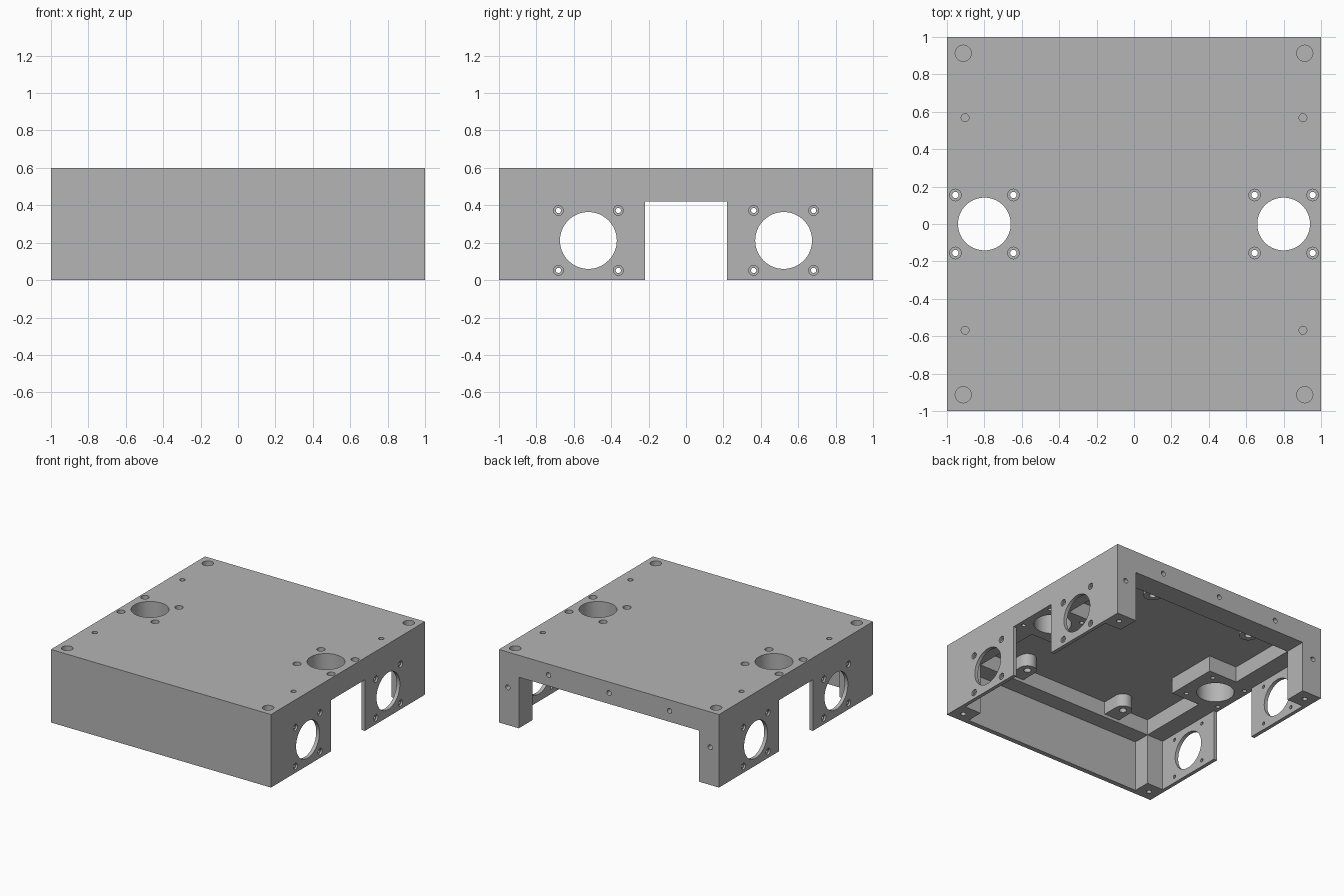
import bpy, bmesh, math
from mathutils import Matrix, Vector

cube = bpy.data.objects.get("Cube")
if cube:
    bpy.data.objects.remove(cube, do_unlink=True)

grey = bpy.data.materials.new("plain_grey")
grey.use_nodes = True
colour = (0.46, 0.46, 0.46, 1)
grey.diffuse_color = colour
grey.node_tree.nodes["Principled BSDF"].inputs["Base Color"].default_value = colour


def box(bm, x0, x1, y0, y1, z0, z1):
    m = Matrix.Translation(((x0 + x1) / 2, (y0 + y1) / 2, (z0 + z1) / 2))
    m = m @ Matrix.Diagonal((x1 - x0, y1 - y0, z1 - z0, 1))
    bmesh.ops.create_cube(bm, size=1, matrix=m)


def bore(bm, at, inward, profile, segments=32):
    """Closed stepped hole cutter: profile is (radius, depth) pairs."""
    turn = Vector((0, 0, 1)).rotation_difference(Vector(inward)).to_matrix()
    rings = []
    for r, d in profile:
        ring = []
        for i in range(segments):
            a = math.tau * i / segments
            p = Vector((r * math.cos(a), r * math.sin(a), d))
            ring.append(bm.verts.new(Vector(at) + turn @ p))
        rings.append(ring)
    bm.faces.new(rings[0][::-1])
    bm.faces.new(rings[-1])
    for lo, hi in zip(rings, rings[1:]):
        for i in range(segments):
            j = (i + 1) % segments
            bm.faces.new((lo[i], lo[j], hi[j], hi[i]))


def straight(r, depth):
    return [(r, -0.05), (r, depth)]


def screw(r_head, r, head, depth):
    return [(r_head, -0.05), (r_head, head), (r, head), (r, depth)]


def finish(bm, name):
    bmesh.ops.recalc_face_normals(bm, faces=bm.faces)
    mesh = bpy.data.meshes.new(name)
    bm.to_mesh(mesh)
    bm.free()
    ob = bpy.data.objects.new(name, mesh)
    bpy.context.collection.objects.link(ob)
    mesh.materials.append(grey)
    return ob


def activate(ob):
    bpy.ops.object.select_all(action='DESELECT')
    ob.select_set(True)
    bpy.context.view_layer.objects.active = ob


def cut(target, bm):
    cutter = finish(bm, "cutter")
    cutter.hide_render = True
    mod = target.modifiers.new("cut", 'BOOLEAN')
    mod.operation, mod.solver, mod.object = 'DIFFERENCE', 'EXACT', cutter
    activate(target)
    bpy.ops.object.modifier_apply(modifier=mod.name)
    bpy.data.objects.remove(cutter, do_unlink=True)


# Outer block
bm = bmesh.new()
box(bm, -1, 1, -1, 1, 0, 0.6)
housing = finish(bm, "housing")

# Hollow out: corner posts, rim beams, hole blocks and thin walls remain
POST, RIM, ROOF = 0.82, 0.42, 0.55
for bounds in [
    (-POST, POST, -0.96, 1.1, -0.1, RIM),      # open back, thin front wall
    (-0.97, 0.97, -POST, POST, -0.1, RIM),     # thin side walls
    (-1.1, 1.1, -0.22, 0.22, -0.1, RIM),       # side notches
    (-0.56, 0.56, -POST, POST, 0.3, ROOF),     # roof pocket
    (-POST, POST, 0.22, POST, 0.3, ROOF),
    (-POST, POST, -POST, -0.22, 0.3, ROOF),
]:
    bm = bmesh.new()
    box(bm, *bounds)
    cut(housing, bm)

# Large holes and screw holes
bm = bmesh.new()
for s in (-1, 1):
    down, inward = (0, 0, -1), (-s, 0, 0)
    bore(bm, (s * 0.8, 0, 0.6), down, straight(0.141, 0.3), 64)
    for i in (-1, 1):
        for j in (-1, 1):
            bore(bm, (s * 0.8 + i * 0.155, j * 0.155, 0.6), down,
                 screw(0.031, 0.017, 0.06, 0.3))
    for t in (-1, 1):
        # side wall openings
        bore(bm, (s, t * 0.522, 0.212), inward, straight(0.152, 0.1), 64)
        for i in (-1, 1):
            for j in (-1, 1):
                bore(bm, (s, t * 0.522 + i * 0.16, 0.212 + j * 0.16), inward,
                     screw(0.026, 0.014, 0.015, 0.1))
        # corner posts and rim
        bore(bm, (s * 0.913, t * 0.913, 0.6), down, straight(0.043, 0.1))
        bore(bm, (s * 0.913, t * 0.913, 0), (0, 0, 1), straight(0.02, 0.15))
        bore(bm, (s * 0.903, t * 0.568, 0.6), down, straight(0.021, 0.1))
    bore(bm, (s * 0.92, 1, 0.31), (0, -1, 0), straight(0.02, 0.1))
for x in (-0.55, 0, 0.55):
    bore(bm, (x, 1, 0.51), (0, -1, 0), straight(0.02, 0.1))
cut(housing, bm)

# Rounded screw tabs under the roof
tabs = []
for label, t, tip in (("front", -1, 0.69), ("back", 1, 0.78)):
    for side, s in (("left", 1), ("right", -1)):
        bm = bmesh.new()
        r, x = 0.07, s * 0.47
        pts = [(x - r, t * 0.84), (x + r, t * 0.84)]
        for k in range(17):
            a = math.pi * k / 16
            pts.append((x + r * math.cos(a), t * (tip - r * math.sin(a))))
        face = bm.faces.new([bm.verts.new((px, py, 0.445)) for px, py in pts])
        new = bmesh.ops.extrude_face_region(bm, geom=[face])["geom"]
        bmesh.ops.translate(bm, vec=(0, 0, 0.11),
                            verts=[v for v in new if isinstance(v, bmesh.types.BMVert)])
        tab = finish(bm, f"{label}_{side}_tab")
        bm = bmesh.new()
        bore(bm, (x, t * tip, 0.445), (0, 0, 1), straight(0.028, 0.09))
        cut(tab, bm)
        tabs.append(tab)

for ob in [housing] + tabs:
    activate(ob)
    bpy.ops.object.shade_smooth_by_angle(angle=math.radians(30))
